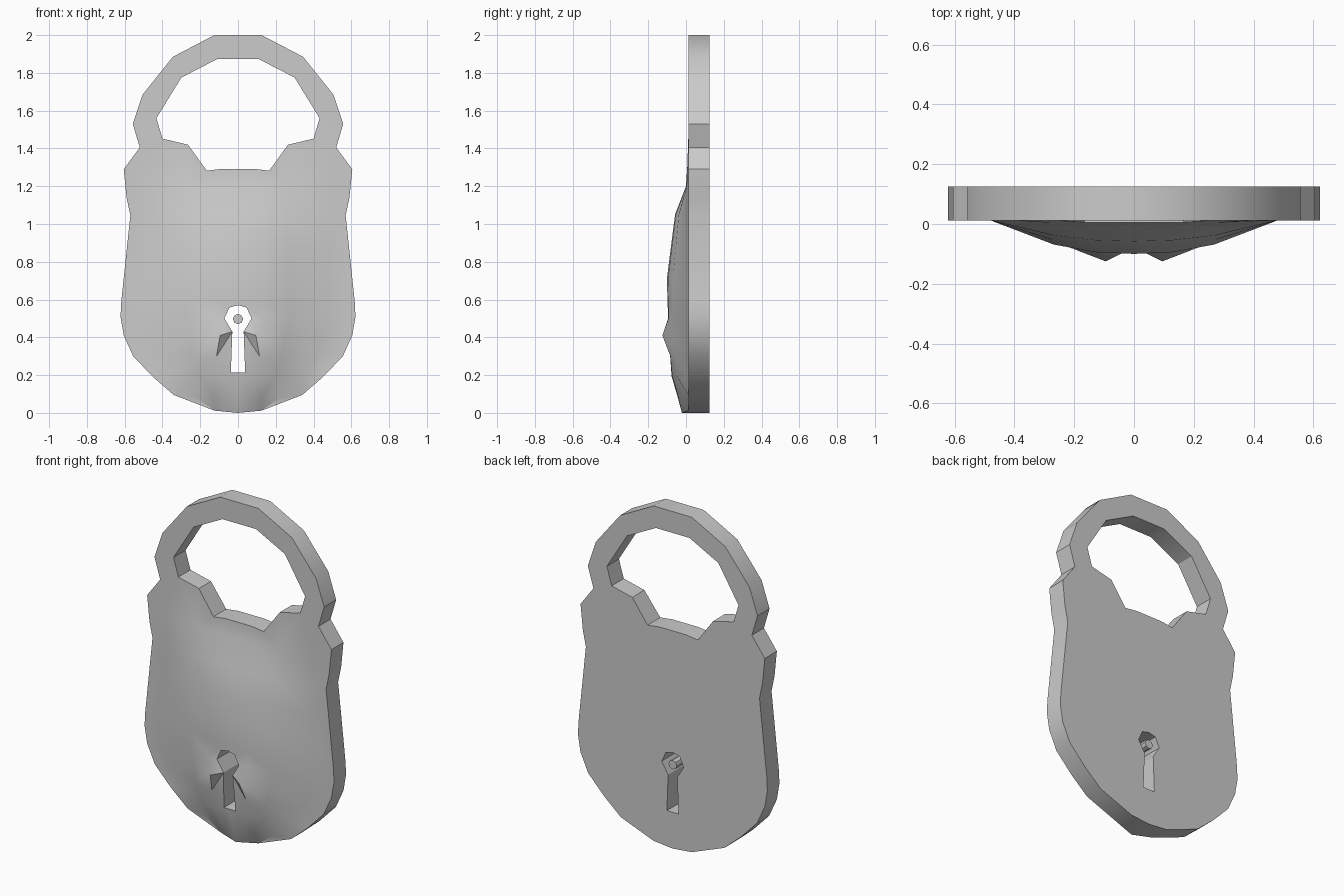
import bpy, bmesh, math
from mathutils import Vector
from mathutils.geometry import delaunay_2d_cdt

if "Cube" in bpy.data.objects:
    bpy.data.objects.remove(bpy.data.objects["Cube"])

BACK, FRONT = 0.125, 0.012

# Right-hand halves of the symmetric profiles, (x, z)
OUTER = [(0, 0), (.125, .012), (.34, .095), (.45, .19), (.555, .30), (.605, .41), (.622, .51),
         (.618, .59), (.57, 1.045), (.59, 1.14), (.605, 1.29), (.52, 1.405), (.557, 1.53),
         (.505, 1.685), (.345, 1.885), (.125, 2.0)]
WINDOW = [(.085, 1.292), (.165, 1.282), (.265, 1.42), (.40, 1.452), (.432, 1.56),
          (.30, 1.775), (.11, 1.873)]
KEYHOLE = [(.038, .215), (.030, .43), (.072, .50), (.045, .558), (0, .57)]


def mirrored(half):
    return half + [(-x, z) for x, z in reversed(half) if x > 0]


def lerp_table(table, t):
    for (a, va), (b, vb) in zip(table, table[1:]):
        if t <= b:
            return va + (vb - va) * max(0, (t - a) / (b - a))
    return table[-1][1]


def inside(p, loop):
    hit = False
    for (x1, z1), (x2, z2) in zip(loop, loop[1:] + loop[:1]):
        if (z1 > p[1]) != (z2 > p[1]) and p[0] < x1 + (p[1] - z1) * (x2 - x1) / (z2 - z1):
            hit = not hit
    return hit


# Bulge: height up the centre, half width per height, cross-section
HEIGHT = [(0, .034), (.08, .055), (.2, .09), (.3, .10), (.5, .11), (.72, .112),
          (1.05, .07), (1.2, .012), (1.4, 0)]
WIDTH = [(0, .09), (.08, .22), (.2, .36), (.3, .42), (.5, .48), (1.4, .48)]
SECTION = [(0, 1), (.27, .95), (.56, .72), (1, 0)]


def front_y(x, z):
    if abs(abs(x) - .095) < .003 and abs(z - .41) < .003:   # raised lips beside keyhole
        return -.125
    return FRONT - lerp_table(HEIGHT, z) * lerp_table(SECTION, abs(x) / lerp_table(WIDTH, z))


# Lay out the outline, both openings and the control points of the bulge
loops = [mirrored(h) for h in (OUTER, WINDOW, KEYHOLE)]
points, edges = [], []
for loop in loops:
    base, n = len(points), len(loop)
    points += loop
    edges += [(base + i, base + (i + 1) % n) for i in range(n)]
for z in (.08, .2, .3, .41, .5, .6, .72, .88, 1.05, 1.2):
    for s in (-1, -.56, -.27, 0, .27, .56, 1):
        p = (s * lerp_table(WIDTH, z), z)
        if z == .41 and abs(s) == .27:
            p = (math.copysign(.095, s), z)
        if not inside(p, loops[2]):
            points.append(p)

co, _, tris, *_ = delaunay_2d_cdt([Vector(p) for p in points], edges, [], 0, 1e-5)
kept = []
for f in tris:
    c = sum((co[i] for i in f), Vector((0, 0))) / len(f)
    if inside(c, loops[0]) and not inside(c, loops[1]) and not inside(c, loops[2]):
        kept.append(f)

# Padlock body with shackle: bulged front, flat back, straight walls
bm = bmesh.new()
front = [bm.verts.new((p.x, front_y(p.x, p.y), p.y)) for p in co]
back = [bm.verts.new((p.x, BACK, p.y)) for p in co]
for f in kept:
    bm.faces.new([front[i] for i in f])
    bm.faces.new([back[i] for i in reversed(f)])
bm.verts.index_update()
n = len(co)
rim = [e for e in bm.edges if e.is_boundary and e.verts[0].index < n]
for a, b in [(e.verts[0].index, e.verts[1].index) for e in rim]:
    bm.faces.new((front[a], front[b], back[b], back[a]))
bmesh.ops.delete(bm, geom=[v for v in bm.verts if not v.link_faces], context='VERTS')
bmesh.ops.recalc_face_normals(bm, faces=bm.faces)
mesh = bpy.data.meshes.new("padlock_body")
bm.to_mesh(mesh)
bm.free()
body = bpy.data.objects.new("padlock_body", mesh)
bpy.context.collection.objects.link(body)
bpy.ops.object.select_all(action='DESELECT')
body.select_set(True)
bpy.context.view_layer.objects.active = body
bpy.ops.object.shade_smooth_by_angle(angle=math.radians(30))

# Pin inside the keyhole
bpy.ops.mesh.primitive_cylinder_add(vertices=8, radius=.027, depth=.075,
                                    location=(0, .0875, .497), rotation=(math.pi / 2, 0, 0))
bpy.context.object.name = "keyhole_pin"
